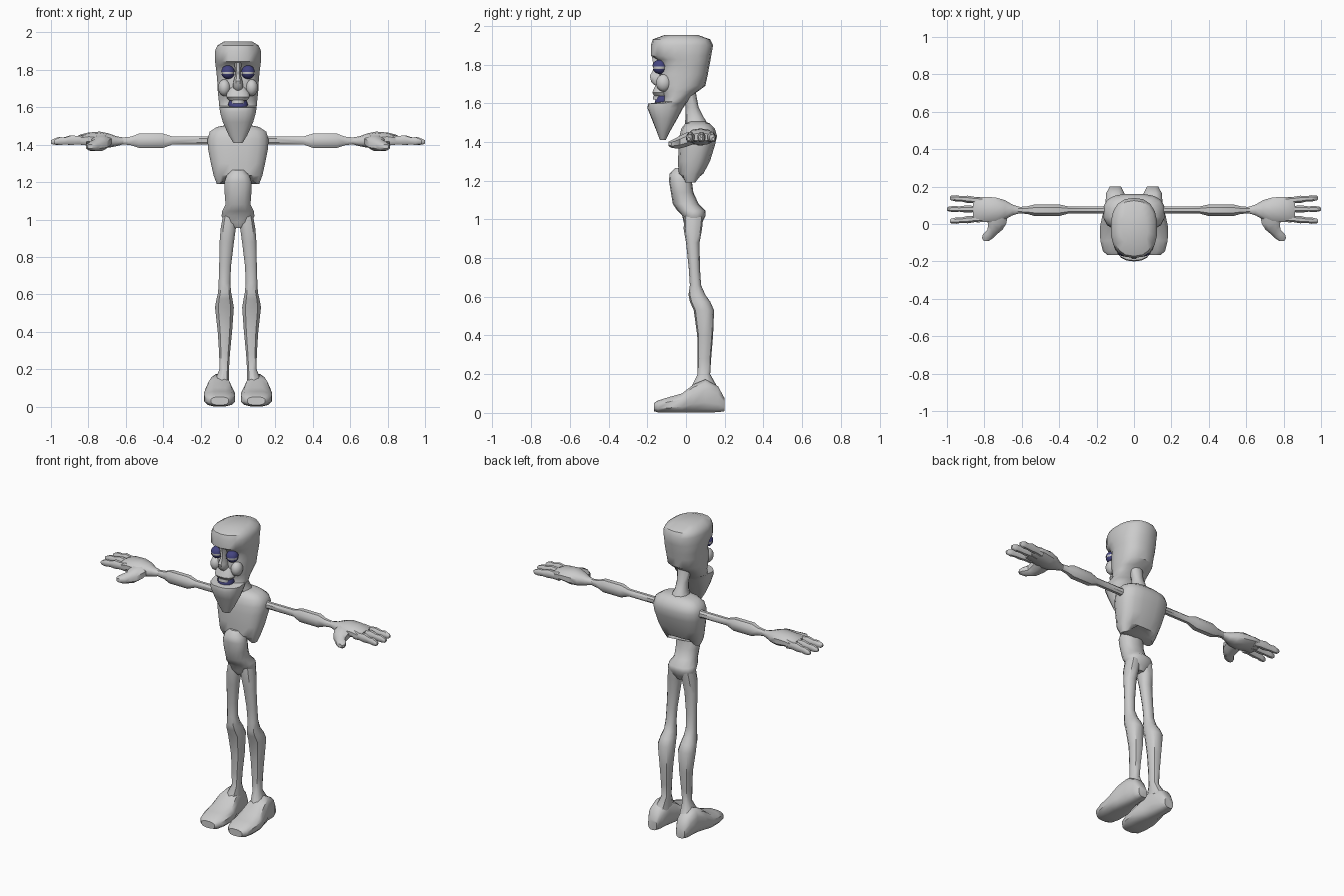
import bpy, bmesh, math

BLUE = bpy.data.materials.new("dark_blue")
BLUE.diffuse_color = (0.06, 0.06, 0.22, 1)


def finish(name, bm, mat=None):
    bmesh.ops.recalc_face_normals(bm, faces=bm.faces[:])
    me = bpy.data.meshes.new(name)
    bm.to_mesh(me)
    bm.free()
    ob = bpy.data.objects.new(name, me)
    bpy.context.collection.objects.link(ob)
    if mat:
        me.materials.append(mat)
    return ob


def loft(name, axis, rings, n=12, p=2.3, side=1, mat=None):
    """Skin rings (position, a0, a1, b0, b1); a and b are the other two axes in order."""
    bm = bmesh.new()
    loops = []
    for t, a0, a1, b0, b1 in rings:
        loop = []
        for i in range(n):
            ang = 2 * math.pi * (i + 0.5) / n
            c, s = math.cos(ang), math.sin(ang)
            a = (a0 + a1) / 2 + (a1 - a0) / 2 * math.copysign(abs(c) ** (2 / p), c)
            b = (b0 + b1) / 2 + (b1 - b0) / 2 * math.copysign(abs(s) ** (2 / p), s)
            x, y, z = {"x": (t, a, b), "y": (a, t, b), "z": (a, b, t)}[axis]
            loop.append(bm.verts.new((x * side, y, z)))
        loops.append(loop)
    for l0, l1 in zip(loops, loops[1:]):
        for i in range(n):
            j = (i + 1) % n
            bm.faces.new((l0[i], l0[j], l1[j], l1[i]))
    bm.faces.new(loops[0])
    bm.faces.new(loops[-1])
    return finish(name, bm, mat)


def sym(rings):
    """Rings (z, half width, front y, back y) centred on x = 0."""
    return [(z, -w, w, f, b) for z, w, f, b in rings]


def ball(name, loc, r, mat=None, cut=None):
    """Ellipsoid; cut = (height, sign) keeps only the part on that side of a level plane."""
    bm = bmesh.new()
    bmesh.ops.create_uvsphere(bm, u_segments=14, v_segments=10, radius=1)
    for v in bm.verts:
        v.co = [loc[k] + r[k] * v.co[k] for k in range(3)]
    if cut:
        bmesh.ops.bisect_plane(bm, geom=bm.verts[:] + bm.edges[:] + bm.faces[:], dist=1e-5,
                               plane_co=(0, 0, cut[0]), plane_no=(0, 0, cut[1]), clear_inner=True)
    return finish(name, bm, mat)


# Head with long jaw and mouth notch
loft("head", "z", sym([
    (1.41, .025, -.135, -.105), (1.45, .05, -.15, -.085), (1.52, .082, -.178, -.045),
    (1.575, .098, -.2, -.015), (1.598, .1, -.195, .0), (1.608, .102, -.12, .01),
    (1.635, .104, -.115, .025), (1.66, .107, -.13, .06), (1.69, .11, -.14, .1),
    (1.75, .113, -.14, .113), (1.79, .117, -.13, .12), (1.825, .122, -.15, .127),
    (1.845, .124, -.182, .13), (1.90, .125, -.182, .14), (1.93, .112, -.172, .125),
    (1.953, .075, -.11, .06)]), n=18, p=2.4)

# Face details
loft("nose", "z", sym([
    (1.69, .018, -.16, -.11), (1.71, .03, -.182, -.11), (1.74, .025, -.19, -.11),
    (1.78, .014, -.168, -.11), (1.84, .022, -.178, -.11)]), n=8)
loft("upper_lip", "z", sym([
    (1.637, .05, -.165, -.09), (1.655, .065, -.176, -.09), (1.68, .06, -.165, -.09),
    (1.71, .035, -.15, -.09)]), n=12)
loft("mouth", "z", sym([
    (1.595, .045, -.165, -.08), (1.615, .055, -.16, -.08), (1.64, .045, -.15, -.08)]),
    n=12, mat=BLUE)
loft("teeth", "z", sym([(1.62, .036, -.172, -.09), (1.64, .036, -.17, -.09)]), n=12)

# Neck, ribcage, belly with pelvis
loft("neck", "z", sym([
    (1.44, .085, -.01, .13), (1.49, .055, -.005, .115), (1.53, .038, -.003, .09),
    (1.58, .035, -.002, .065), (1.66, .045, -.02, .05)]), n=10)
chest = loft("ribcage", "z", sym([
    (1.19, .115, -.015, .06), (1.235, .132, -.04, .09), (1.30, .147, -.042, .125),
    (1.38, .163, -.04, .15), (1.43, .165, -.035, .162), (1.47, .153, -.025, .15),
    (1.495, .115, -.005, .125), (1.505, .06, .02, .1)]), n=16, p=2.8)
for v in chest.data.vertices:      # arch in the lower rib edge
    if v.co.z < 1.2:
        v.co.z += .08 * max(0, 1 - abs(v.co.x) / .1)
loft("belly_and_pelvis", "z", sym([
    (.955, .025, .005, .07), (.985, .075, -.012, .085), (1.02, .09, -.02, .102),
    (1.045, .086, -.045, .1), (1.08, .068, -.068, .065), (1.14, .073, -.078, .038),
    (1.2, .075, -.088, .03), (1.235, .062, -.085, .03), (1.265, .035, -.055, .02)]), n=14)

for side, pre in ((1, "left_"), (-1, "right_")):
    # Eyes with heavy lids
    ex = .054 * side
    ball(pre + "eyeball", (ex, -.136, 1.788), (.034, .034, .034))
    ball(pre + "upper_eyelid", (ex, -.136, 1.788), (.037, .038, .037), BLUE, (1.79, 1))
    ball(pre + "lower_eyelid", (ex, -.136, 1.788), (.037, .037, .037), BLUE, (1.778, -1))
    ball(pre + "cheek", (.073 * side, -.115, 1.705), (.034, .04, .045))

    # Leg
    loft(pre + "leg", "z", [
        (.12, .045, .135, .02, .17), (.2, .047, .1, .06, .125), (.28, .042, .102, .06, .13),
        (.4, .03, .11, .058, .14), (.53, .02, .125, .04, .145), (.575, .028, .117, .02, .125),
        (.61, .035, .108, .013, .1), (.66, .04, .105, .02, .078), (.75, .036, .102, .014, .072),
        (.88, .02, .1, .0, .07), (.95, .01, .095, -.012, .083), (1.02, .01, .082, -.01, .09)],
        n=10, side=side)

    # Shoe
    loft(pre + "foot", "y", [
        (-.165, .05, .145, .008, .052), (-.145, .03, .168, .002, .065), (-.09, .015, .182, 0, .082),
        (-.02, .013, .185, 0, .102), (.04, .03, .172, 0, .15), (.1, .043, .155, 0, .175),
        (.165, .05, .15, .002, .14), (.2, .068, .13, .008, .075)], n=12, p=2.8, side=side)

    # Arm with swollen forearm
    loft(pre + "arm", "x", [
        (.1, .04, .11, 1.385, 1.455), (.17, .055, .095, 1.4, 1.445), (.35, .055, .095, 1.4, 1.445),
        (.4, .04, .107, 1.38, 1.462), (.53, .04, .107, 1.38, 1.462), (.57, .052, .096, 1.395, 1.445),
        (.64, .058, .09, 1.405, 1.437)], n=8, side=side)

    # Hand, three fingers and a thumb
    loft(pre + "hand", "x", [
        (.61, .057, .092, 1.403, 1.438), (.65, .045, .105, 1.392, 1.445),
        (.69, .022, .13, 1.384, 1.46), (.74, .005, .145, 1.382, 1.47),
        (.8, .008, .148, 1.395, 1.465), (.84, .005, .148, 1.4, 1.455),
        (.86, .02, .135, 1.405, 1.445)], n=10, side=side)
    for f, (y0, y1, tip) in enumerate(((.03, .015, .985), (.08, .08, 1.0), (.125, .14, .985))):
        rings = []
        for t, w, lo, hi in ((0, .02, 1.395, 1.455), (.25, .018, 1.4, 1.447), (.45, .021, 1.397, 1.452),
                             (.65, .015, 1.4, 1.44), (.8, .018, 1.397, 1.442), (.95, .014, 1.4, 1.43),
                             (1, .007, 1.407, 1.424)):
            y = y0 + (y1 - y0) * t
            rings.append((.81 + (tip - .81) * t, y - w, y + w, lo, hi))
        loft(pre + "finger_%d" % (f + 1), "x", rings, n=8, side=side)
    loft(pre + "thumb", "y", [
        (.05, .67, .79, 1.39, 1.455), (.0, .68, .785, 1.372, 1.45), (-.03, .7, .785, 1.365, 1.435),
        (-.055, .73, .81, 1.365, 1.42), (-.075, .75, .815, 1.368, 1.41),
        (-.09, .775, .805, 1.378, 1.402)], n=8, side=side)

# Smooth shading with sharp creases kept
for ob in bpy.data.objects:
    ob.select_set(True)
bpy.context.view_layer.objects.active = chest
bpy.ops.object.shade_smooth_by_angle(angle=math.radians(40))
